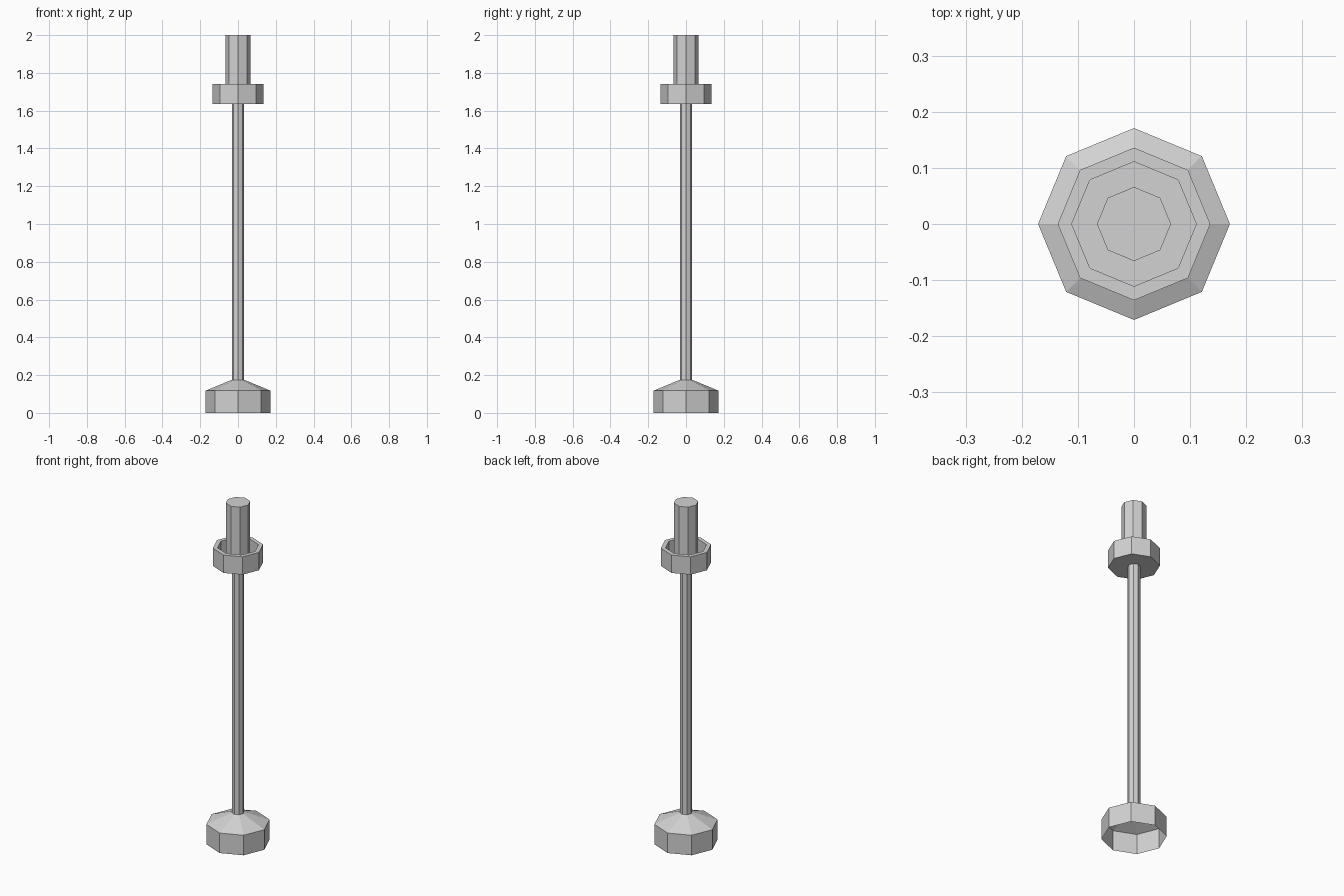
import bpy
import bmesh
from math import cos, sin, pi

cube = bpy.data.objects.get("Cube")
if cube:
    bpy.data.objects.remove(cube, do_unlink=True)

SIDES = 8

grey = bpy.data.materials.new("light_grey")
grey.use_nodes = True
colour = (0.65, 0.65, 0.65, 1)
grey.diffuse_color = colour
grey.node_tree.nodes["Principled BSDF"].inputs["Base Color"].default_value = colour


def lathe(name, profile, cap_start=False, cap_end=False):
    """Turn a (radius, height) profile into a flat-sided solid or shell."""
    bm = bmesh.new()
    rings = []
    for r, z in profile:
        rings.append([bm.verts.new((r * cos(2 * pi * i / SIDES),
                                    r * sin(2 * pi * i / SIDES), z))
                      for i in range(SIDES)])
    for low, high in zip(rings, rings[1:]):
        for i in range(SIDES):
            j = (i + 1) % SIDES
            bm.faces.new((low[i], low[j], high[j], high[i]))
    if cap_start:
        bm.faces.new(rings[0][::-1])
    if cap_end:
        bm.faces.new(rings[-1])
    mesh = bpy.data.meshes.new(name)
    bm.to_mesh(mesh)
    bm.free()
    mesh.materials.append(grey)
    obj = bpy.data.objects.new(name, mesh)
    bpy.context.collection.objects.link(obj)
    return obj


# Hollow foot with sloped shoulders, open underneath
lathe("base", [(0.171, 0), (0.171, 0.118), (0.033, 0.175)])

# Slim pole
lathe("pole", [(0.033, 0.175), (0.033, 1.635)])

# Shallow cup with a thick rim
lathe("cup", [(0.136, 1.635), (0.136, 1.74), (0.111, 1.74), (0.111, 1.66)],
      cap_start=True, cap_end=True)

# Candle standing in the cup
lathe("candle", [(0.066, 1.66), (0.066, 2.0)], cap_end=True)
